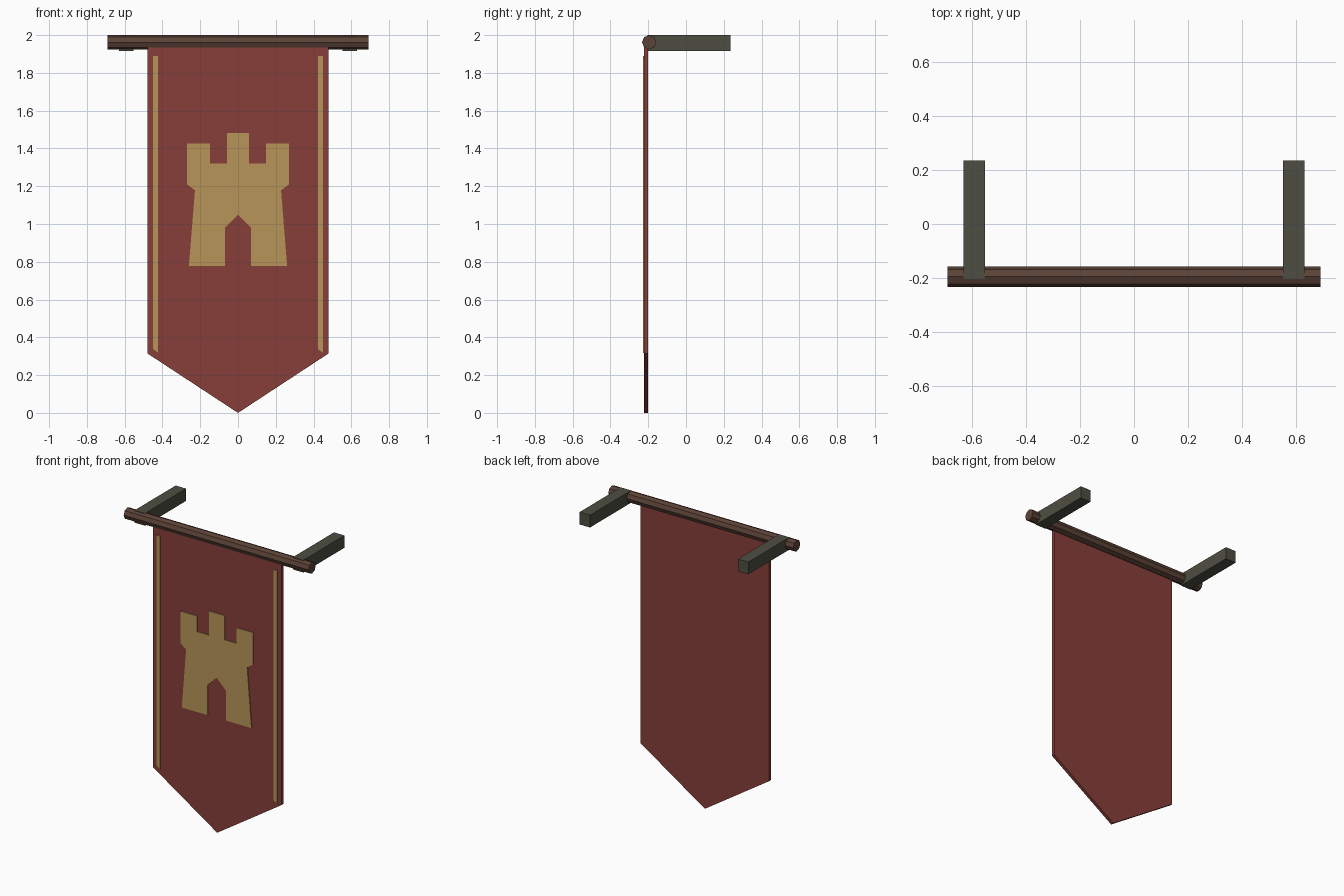
import bpy
import bmesh
import math
from mathutils import Matrix

cube = bpy.data.objects.get("Cube")
if cube:
    bpy.data.objects.remove(cube, do_unlink=True)


def make_material(name, rgb):
    mat = bpy.data.materials.new(name)
    mat.use_nodes = True
    colour = (*rgb, 1.0)
    mat.diffuse_color = colour
    bsdf = mat.node_tree.nodes["Principled BSDF"]
    bsdf.inputs["Base Color"].default_value = colour
    bsdf.inputs["Roughness"].default_value = 0.9
    return mat


red = make_material("red cloth", (0.245, 0.049, 0.042))
gold = make_material("gold trim", (0.48, 0.30, 0.098))
wood = make_material("brown wood", (0.107, 0.055, 0.038))
stone = make_material("grey green bracket", (0.076, 0.076, 0.054))


def add_object(name, bm, mat):
    bmesh.ops.recalc_face_normals(bm, faces=bm.faces)
    mesh = bpy.data.meshes.new(name)
    bm.to_mesh(mesh)
    bm.free()
    mesh.materials.append(mat)
    obj = bpy.data.objects.new(name, mesh)
    bpy.context.collection.objects.link(obj)
    return obj


def plate(name, outline, front, back, mat):
    """Extrude an (x, z) outline from y = front to y = back."""
    bm = bmesh.new()
    face = bm.faces.new([bm.verts.new((x, front, z)) for x, z in outline])
    result = bmesh.ops.extrude_face_region(bm, geom=[face], use_keep_orig=True)
    moved = [v for v in result["geom"] if isinstance(v, bmesh.types.BMVert)]
    bmesh.ops.translate(bm, verts=moved, vec=(0, back - front, 0))
    return add_object(name, bm, mat)


def mirrored(half):
    """Complete a left half outline with its mirror image."""
    return half + [(-x, z) for x, z in reversed(half) if x != 0]


CLOTH_FRONT, CLOTH_BACK, TRIM_FRONT = -0.222, -0.201, -0.228
ROD_Y, ROD_Z, ROD_RADIUS = -0.195, 1.962, 0.038

# Pointed hanging cloth
plate("banner_cloth", [(-0.48, ROD_Z), (-0.48, 0.315), (0, 0), (0.48, 0.315), (0.48, ROD_Z)],
      CLOTH_FRONT, CLOTH_BACK, red)

# Trim strips with slanted lower ends
for name, x in (("right_trim", -0.45), ("left_trim", 0.423)):
    plate(name, [(x, 1.89), (x, 0.338), (x + 0.027, 0.318), (x + 0.027, 1.89)],
          TRIM_FRONT, CLOTH_FRONT, gold)

# Tower emblem with battlements and a pointed doorway
tower_half = [(0, 1.048), (-0.069, 0.98), (-0.069, 0.778), (-0.26, 0.778),
              (-0.228, 1.178), (-0.27, 1.21), (-0.27, 1.425), (-0.148, 1.425),
              (-0.148, 1.32), (-0.058, 1.32), (-0.058, 1.483)]
plate("tower_emblem", mirrored(tower_half), TRIM_FRONT, CLOTH_FRONT, gold)

# Eight-sided hanging rod
bm = bmesh.new()
bmesh.ops.create_cone(bm, cap_ends=True, segments=8, radius1=ROD_RADIUS,
                      radius2=ROD_RADIUS, depth=1.38,
                      matrix=Matrix.Translation((0, ROD_Y, ROD_Z))
                      @ Matrix.Rotation(math.pi / 2, 4, "Y"))
add_object("hanging_rod", bm, wood)

# Wall brackets
for name, side in (("right_bracket", -1), ("left_bracket", 1)):
    x, half = side * 0.591, 0.039
    plate(name, [(x - half, 1.917), (x + half, 1.917), (x + half, 2.0), (x - half, 2.0)],
          -0.203, 0.235, stone)
